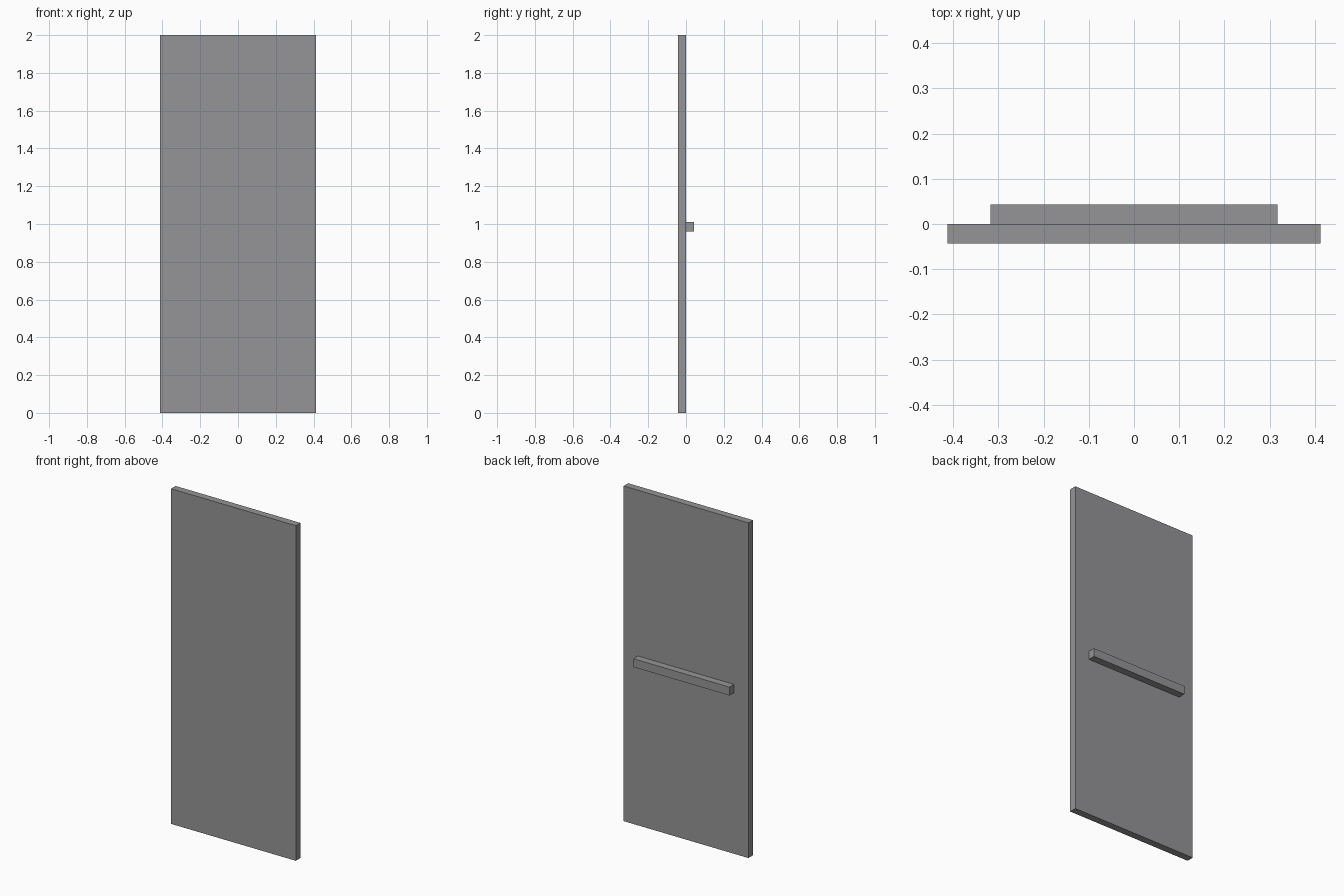
import bpy

if "Cube" in bpy.data.objects:
    bpy.data.objects.remove(bpy.data.objects["Cube"])

# Dark grey finish shared by both parts
dark_grey = bpy.data.materials.new("dark_grey")
dark_grey.diffuse_color = (0.30, 0.30, 0.31, 1.0)
dark_grey.use_nodes = True
dark_grey.node_tree.nodes["Principled BSDF"].inputs["Base Color"].default_value = dark_grey.diffuse_color


def box(name, lo, hi):
    """Axis-aligned box between two corners."""
    size = [b - a for a, b in zip(lo, hi)]
    centre = [(a + b) / 2 for a, b in zip(lo, hi)]
    bpy.ops.mesh.primitive_cube_add(size=1, location=centre)
    obj = bpy.context.object
    obj.name = name
    obj.scale = size
    bpy.ops.object.transform_apply(location=False, rotation=False, scale=True)
    obj.data.materials.append(dark_grey)
    return obj


# Door slab
box("door_panel", (-0.412, -0.043, 0.0), (0.412, 0.0, 2.0))

# Horizontal push bar on the back face
box("push_bar", (-0.317, 0.0, 0.961), (0.317, 0.043, 1.011))
